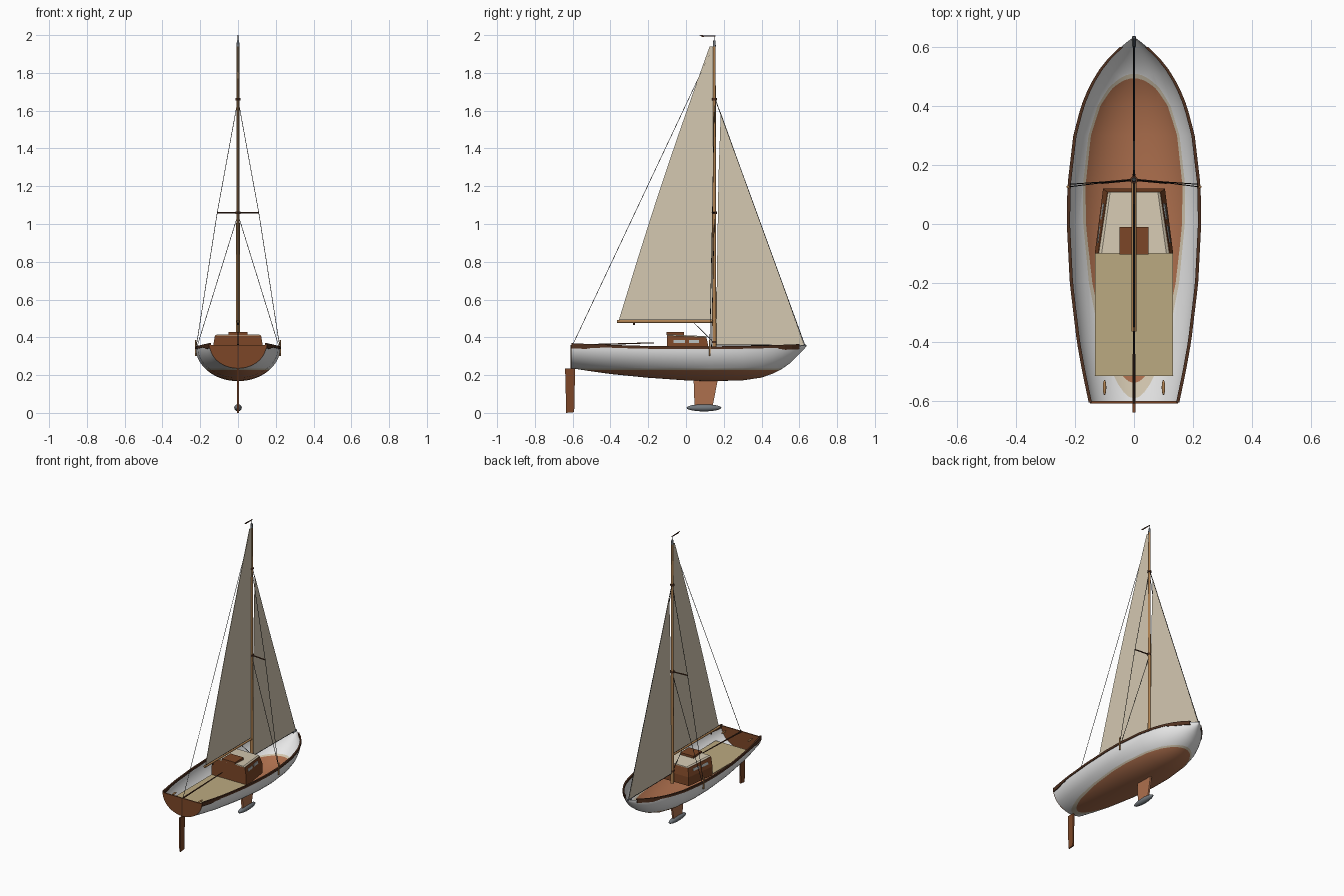
import bpy, bmesh, math
from mathutils import Vector

cube = bpy.data.objects.get("Cube")
if cube:
    bpy.data.objects.remove(cube, do_unlink=True)


def material(name, r, g, b):
    m = bpy.data.materials.new(name)
    m.use_nodes = True
    m.diffuse_color = (r, g, b, 1)
    m.node_tree.nodes["Principled BSDF"].inputs["Base Color"].default_value = (r, g, b, 1)
    return m


WHITE = material("white_paint", .8, .8, .8)
BOTTOM = material("red_brown_bottom_paint", .42, .16, .075)
CREAM = material("cream_cloth", .66, .58, .44)
TEAK = material("pale_teak", .5, .4, .22)
MAHOGANY = material("mahogany", .2, .062, .02)
RAIL = material("dark_rail_wood", .08, .03, .014)
SPAR = material("golden_spar_wood", .45, .23, .085)
BLACK = material("black_rigging", .015, .015, .015)
GREY = material("grey_metal", .17, .19, .21)
GLASS = material("pale_glass", .45, .48, .48)


def finish(name, bm, *mats, smooth=False, recalc=True):
    if recalc:
        bmesh.ops.recalc_face_normals(bm, faces=bm.faces)
    me = bpy.data.meshes.new(name)
    bm.to_mesh(me)
    bm.free()
    ob = bpy.data.objects.new(name, me)
    bpy.context.collection.objects.link(ob)
    for m in mats:
        me.materials.append(m)
    if smooth:
        bpy.ops.object.select_all(action='DESELECT')
        ob.select_set(True)
        bpy.context.view_layer.objects.active = ob
        bpy.ops.object.shade_smooth_by_angle(angle=math.radians(40))
    return ob


def loft(name, rings, mat, smooth=False):
    """Closed solid through rings of equal point count."""
    bm = bmesh.new()
    vs = [[bm.verts.new(p) for p in ring] for ring in rings]
    n = len(vs[0])
    for a, b in zip(vs, vs[1:]):
        for i in range(n):
            j = (i + 1) % n
            bm.faces.new((a[i], a[j], b[j], b[i]))
    bm.faces.new(vs[0])
    bm.faces.new(vs[-1])
    return finish(name, bm, mat, smooth=smooth)


def rod(name, a, b, r, mat, r2=None, sides=6):
    a, b = Vector(a), Vector(b)
    q = (b - a).to_track_quat('Z', 'Y')
    dirs = [q @ Vector((math.cos(t), math.sin(t), 0))
            for t in (math.tau * i / sides for i in range(sides))]
    end = r if r2 is None else r2
    return loft(name, [[a + d * r for d in dirs], [b + d * end for d in dirs]], mat, sides > 6)


def box(name, x, y, z, mat):
    return loft(name, [[(x[0], y[0], h), (x[1], y[0], h), (x[1], y[1], h), (x[0], y[1], h)]
                       for h in z], mat)


def plate(name, outline, mat, thick=.004):
    """Side profile of (y, z) points given a small width in x."""
    return loft(name, [[(x, y, z) for y, z in outline] for x in (-thick / 2, thick / 2)], mat)


def ellipsoid(name, centre, size, mat):
    bm = bmesh.new()
    bmesh.ops.create_uvsphere(bm, u_segments=20, v_segments=12, radius=1)
    for v in bm.verts:
        v.co = Vector(centre) + Vector(c * s for c, s in zip(v.co, size))
    return finish(name, bm, mat, smooth=True)


# Hull stations: y, half width, keel height
STATIONS = [(-.605, .15, .236), (-.5, .172, .22), (-.4, .19, .206), (-.2, .214, .186),
            (0, .224, .172), (.13, .222, .168), (.3, .202, .172), (.4, .176, .187),
            (.46, .151, .208), (.51, .124, .234), (.55, .095, .262), (.585, .062, .296),
            (.615, .027, .327), (.635, .001, .349)]


def sheer(y):
    return .343 + .04 * (y - .05) ** 2


def station(y):
    for a, b in zip(STATIONS, STATIONS[1:]):
        if y <= b[0]:
            t = (y - a[0]) / (b[0] - a[0])
            return [p + (q - p) * t for p, q in zip(a, b)]
    return STATIONS[-1]


def section(y, w, keel, n=28):
    top = sheer(y)
    return [Vector((w * math.cos(math.pi * i / n), y,
                    top - (top - keel) * math.sin(math.pi * i / n))) for i in range(n + 1)]


# Open hull shell with a painted waterline
bm = bmesh.new()
rows = [[bm.verts.new(p) for p in section(*s)] for s in STATIONS]
for a, b in zip(rows, rows[1:]):
    for i in range(len(a) - 1):
        bm.faces.new((a[i], b[i], b[i + 1], a[i + 1]))
for h in (.226, .234):
    bmesh.ops.bisect_plane(bm, geom=bm.verts[:] + bm.edges[:] + bm.faces[:],
                           plane_co=(0, 0, h), plane_no=(0, 0, 1))
for f in bm.faces:
    h = f.calc_center_median().z
    f.material_index = 0 if h > .234 else 2 if h > .226 else 1
    f.normal_update()
if sum(f.normal.z * f.calc_area() for f in bm.faces) > 0:
    bmesh.ops.reverse_faces(bm, faces=bm.faces)
finish("hull", bm, WHITE, BOTTOM, CREAM, smooth=True, recalc=False)

# Transom
edge = section(*STATIONS[0])
loft("transom", [[p + Vector((0, d, 0)) for p in edge] for d in (-.004, .004)], MAHOGANY)

# Rails follow the sheer on both sides
for s, side in ((1, "left"), (-1, "right")):
    rings, strips = [], {"stern": [], "bow": []}
    for i in range(33):
        y = -.605 + 1.205 * i / 32
        w, z = station(y)[1], sheer(y)
        rings.append([(s * (w + dx), y, z + dz) for dx, dz in
                      ((-.007, -.006), (.004, -.006), (.004, .009), (-.007, .009))])
        if y < -.43 or y > .48:
            t = .012 if abs(y) > .5 else .004
            strips["stern" if y < 0 else "bow"].append(
                [(s * (w + dx), y, z + dz) for dx, dz in
                 ((-.003, -.006 - t), (.004, -.006 - t), (.004, -.004), (-.003, -.004))])
    loft(side + "_rail", rings, RAIL)
    for end, r in strips.items():
        loft(side + "_" + end + "_rubbing_strip", r, RAIL)

# Cockpit sole
box("cockpit_sole", (-.133, .133), (-.515, -.095), (.288, .294), TEAK)

# Cabin: walls narrow towards the bow, pale roof on top
base = [(-.133, -.1), (.133, -.1), (.105, .12), (-.105, .12)]
top = [(-.122, -.1, .41), (.122, -.1, .41), (.09, .108, .4), (-.09, .108, .4)]
loft("cabin_walls", [[(x, y, .285) for x, y in base], [(x, y, .345) for x, y in base], top],
     MAHOGANY)
loft("cabin_roof", [[(x * .98, y, z) for x, y, z in top],
                    [(x * .9, y, z + .006) for x, y, z in top]], CREAM)
box("companionway_hatch", (-.05, .05), (-.103, -.01), (.412, .427), MAHOGANY)


def cabin_side(y, z):
    f = (z - .345) / .06
    low, high = .133 - .028 * (y + .1) / .22, .122 - .032 * (y + .1) / .208
    return low + (high - low) * f


for s, side in ((1, "left"), (-1, "right")):
    for k, (y0, y1) in enumerate(((-.065, -.005), (.015, .07))):
        corners = ((y0, .37), (y1, .37), (y1, .386), (y0, .386))
        loft(f"{side}_window_{k + 1}", [[(s * (cabin_side(y, z) + d), y, z) for y, z in corners]
                                        for d in (-.002, .002)], GLASS)
    ellipsoid(side + "_cleat", (s * .1, -.555, .345), (.006, .026, .006), SPAR)

# Keel, bulb and rudder
plate("keel_fin", [(.04, .185), (.17, .185), (.142, .04), (.045, .04)], BOTTOM, .012)
ellipsoid("keel_bulb", (0, .095, .027), (.02, .092, .019), GREY)
plate("rudder", [(-.64, .236), (-.587, .236), (-.592, .004), (-.634, 0)], MAHOGANY, .01)
rod("rudder_stock", (0, -.607, .22), (0, -.607, .36), .005, RAIL)
rod("tiller", (0, -.607, .358), (0, -.17, .371), .005, RAIL, .003)

# Spars
rod("mast", (0, .15, .29), (0, .15, 1.94), .011, SPAR, .007, 12)
rod("mast_cap", (0, .15, 1.94), (0, .15, 1.972), .008, GREY, .006, 12)
rod("boom", (0, -.365, .484), (0, .145, .484), .008, SPAR, None, 12)
rod("boom_track", (0, -.35, .492), (0, .14, .492), .003, BLACK)
rod("boom_vang", (0, .04, .478), (0, .135, .385), .002, BLACK)
rod("boom_block", (0, -.275, .465), (0, -.275, .478), .005, RAIL)
rod("vane_pin", (0, .15, 1.97), (0, .15, 1.998), .002, BLACK)
plate("wind_vane", [(.07, 2), (.155, 1.997), (.155, 1.993), (.085, 1.991)], RAIL)
for z in (.375, 1.06, 1.66):
    rod("mast_band", (0, .15, z - .006), (0, .15, z + .006), .013, RAIL, None, 12)

# Sails, with a slightly rounded main leech
leech = []
for i in range(13):
    t = i / 12
    leech.append((-.355 + .48 * t - .012 * math.sin(math.pi * t), .493 + 1.447 * t))
plate("mainsail", [(.142, .493)] + leech + [(.143, 1.94)], CREAM, .003)
plate("jib", [(.158, .362), (.625, .36), (.184, 1.59), (.172, 1.25)], CREAM, .003)
rod("jib_foot_rope", (0, .158, .36), (0, .625, .357), .003, BLACK)

# Standing rigging
WIRE = .0016
rod("backstay", (0, .145, 1.94), (0, -.6, .36), WIRE, BLACK)
rod("forestay", (0, .155, 1.66), (0, .63, .355), .0022, BLACK)
rod("stem_fitting", (0, .6, .352), (0, .637, .358), .006, GREY)
for s, side in ((1, "left"), (-1, "right")):
    tip, foot = (s * .11, .14, 1.06), (s * .221, .126, .35)
    rod(side + "_spreader", (0, .15, 1.06), tip, .004, RAIL)
    rod(side + "_upper_shroud", (0, .15, 1.66), tip, WIRE, BLACK)
    rod(side + "_upper_shroud_lower_run", tip, foot, WIRE, BLACK)
    rod(side + "_lower_shroud", (0, .15, 1.05), (s * .217, .135, .35), WIRE, BLACK)
    rod(side + "_chainplate", (s * .222, .126, .3), (s * .224, .126, .385), .005, SPAR)
